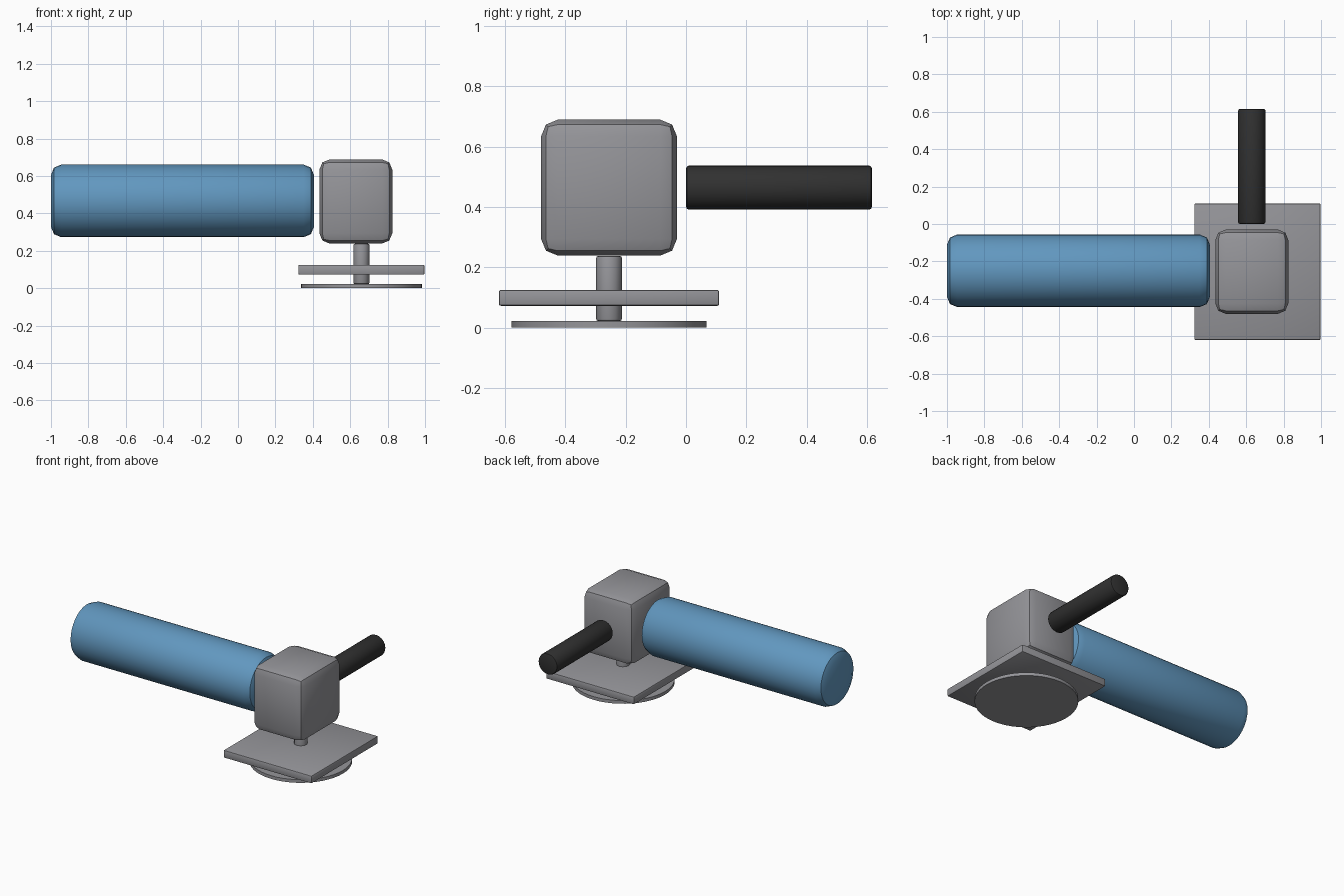
import bpy
from math import radians, pi

cube = bpy.data.objects.get("Cube")
if cube:
    bpy.data.objects.remove(cube, do_unlink=True)


def material(name, rgb):
    mat = bpy.data.materials.new(name)
    mat.use_nodes = True
    color = (*rgb, 1.0)
    mat.diffuse_color = color
    mat.node_tree.nodes["Principled BSDF"].inputs["Base Color"].default_value = color
    return mat


blue = material("blue casing", (0.12, 0.31, 0.52))
grey = material("grey metal", (0.3, 0.3, 0.32))
black = material("black grip", (0.03, 0.03, 0.03))


def finish(name, mat, bevel):
    """Name, colour, round and shade the active object."""
    obj = bpy.context.object
    obj.name = obj.data.name = name
    obj.data.materials.append(mat)
    bpy.ops.object.transform_apply(location=False, rotation=True, scale=True)
    if bevel:
        mod = obj.modifiers.new("Rounded edges", 'BEVEL')
        mod.width = bevel
        mod.segments = 2
        mod.limit_method = 'ANGLE'
        mod.angle_limit = radians(50)
        bpy.ops.object.modifier_apply(modifier=mod.name)
    bpy.ops.object.shade_smooth_by_angle(angle=radians(31))
    return obj


def box(name, center, size, mat, bevel):
    bpy.ops.mesh.primitive_cube_add(size=1, location=center)
    bpy.context.object.scale = size
    return finish(name, mat, bevel)


def cylinder(name, center, radius, length, mat, bevel, sides=32, rotation=(0, 0, 0)):
    bpy.ops.mesh.primitive_cylinder_add(vertices=sides, radius=radius, depth=length,
                                        location=center, rotation=rotation)
    return finish(name, mat, bevel)


AXIS_X, AXIS_Y = 0.66, -0.255

# Motor casing, lying along x
cylinder("motor_casing", (-0.297, -0.25, 0.467), 0.194, 1.406, blue, 0.055,
         rotation=(0, pi / 2, 0))

# Gear housing
box("gear_housing", (0.63, AXIS_Y, 0.464), (0.39, 0.45, 0.45), grey, 0.055)

# Side handle, pointing backwards
cylinder("side_handle", (0.63, 0.308, 0.464), 0.073, 0.616, black, 0.01,
         rotation=(pi / 2, 0, 0))

# Spindle, guard plate and disc on one axis
cylinder("spindle", (AXIS_X, AXIS_Y, 0.13), 0.043, 0.216, grey, 0.008, sides=12)
box("guard_plate", (AXIS_X, AXIS_Y, 0.099), (0.675, 0.73, 0.053), grey, 0.007)
cylinder("disc", (AXIS_X, AXIS_Y, 0.011), 0.323, 0.022, grey, 0, sides=48)
